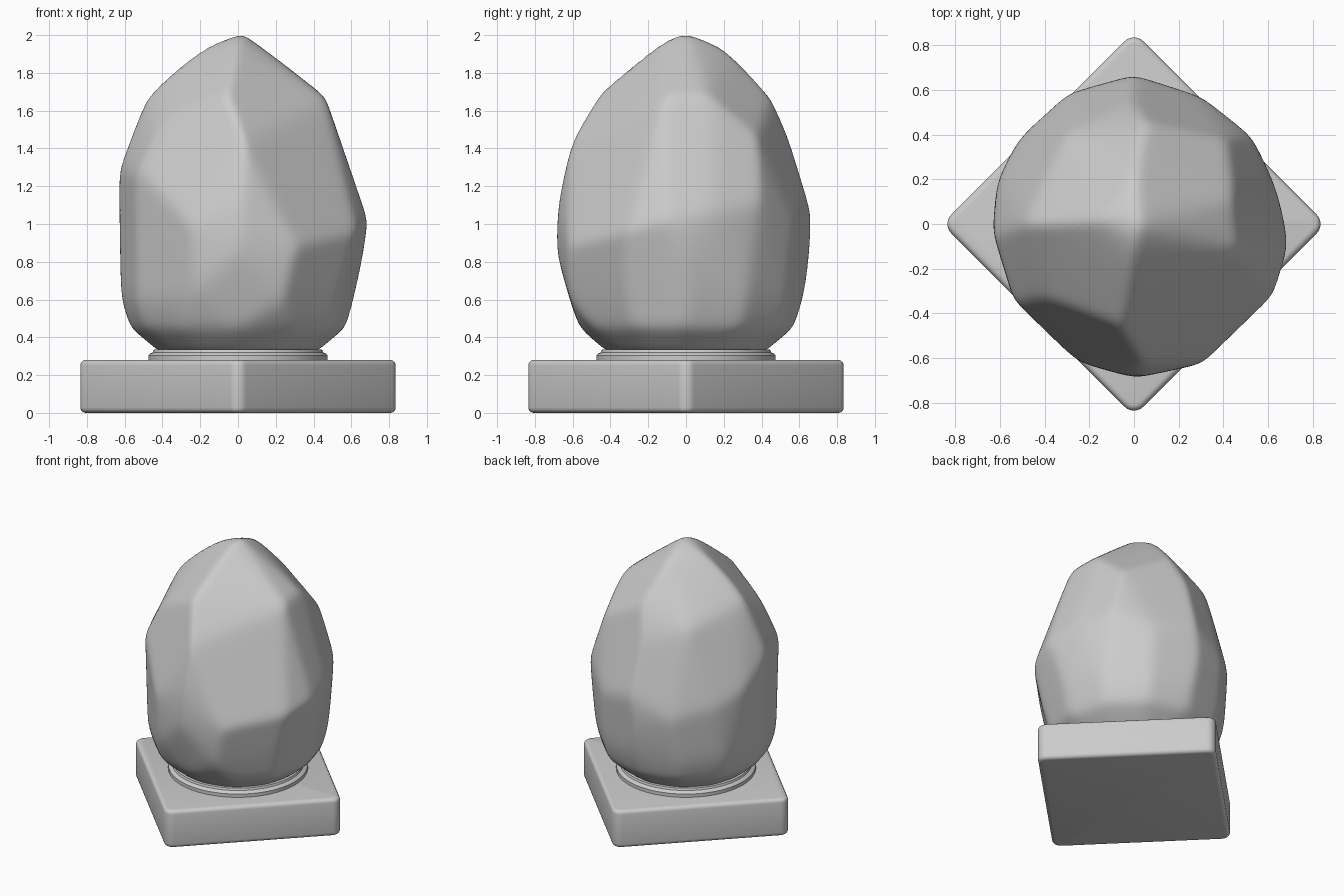
import bpy
import bmesh
from math import pi, cos, sin
from mathutils import Vector

cube = bpy.data.objects.get("Cube")
if cube:
    bpy.data.objects.remove(cube, do_unlink=True)

stone_grey = bpy.data.materials.new("stone_grey")
stone_grey.use_nodes = True
GREY = (0.6, 0.6, 0.6, 1)
stone_grey.diffuse_color = GREY
stone_grey.node_tree.nodes["Principled BSDF"].inputs["Base Color"].default_value = GREY


def finish(bm, name, angle):
    """Turn a bmesh into a smooth shaded object."""
    bmesh.ops.recalc_face_normals(bm, faces=bm.faces[:])
    mesh = bpy.data.meshes.new(name)
    bm.to_mesh(mesh)
    bm.free()
    mesh.materials.append(stone_grey)
    obj = bpy.data.objects.new(name, mesh)
    bpy.context.collection.objects.link(obj)
    bpy.ops.object.select_all(action="DESELECT")
    obj.select_set(True)
    bpy.context.view_layer.objects.active = obj
    bpy.ops.object.shade_smooth_by_angle(angle=angle)
    return obj


# Square plinth standing on its diagonal, corners rounder than the rims
bm = bmesh.new()
bmesh.ops.create_cube(bm, size=1)
bmesh.ops.scale(bm, vec=(1.215, 1.215, 0.28), verts=bm.verts[:])
bmesh.ops.translate(bm, vec=(0, 0, 0.14), verts=bm.verts[:])
upright = [e for e in bm.edges if abs(e.verts[0].co.z - e.verts[1].co.z) > 0.1]
bmesh.ops.bevel(bm, geom=upright, offset=0.06, segments=6, profile=0.5, affect="EDGES")
rims = [e for e in bm.edges if abs(e.verts[0].co.z - e.verts[1].co.z) < 0.01]
bmesh.ops.bevel(bm, geom=rims, offset=0.028, segments=4, profile=0.5, affect="EDGES")
plinth = finish(bm, "plinth", pi / 4)
plinth.rotation_euler.z = pi / 4

# Thin round collar between plinth and stone
bm = bmesh.new()
profile = [(0, 0.27), (0.475, 0.27), (0.475, 0.305), (0.465, 0.315),
           (0.45, 0.32), (0.445, 0.335), (0, 0.335)]
points = [bm.verts.new((r, 0, z)) for r, z in profile]
edges = [bm.edges.new(pair) for pair in zip(points, points[1:])]
bmesh.ops.spin(bm, geom=points + edges, cent=(0, 0, 0), axis=(0, 0, 1),
               angle=2 * pi, steps=64, use_merge=True)
bmesh.ops.remove_doubles(bm, verts=bm.verts[:], dist=0.0005)
finish(bm, "collar", pi / 6)

# Corners of the roughly hewn facets, grouped by the side they face
crown = [(0.03, 0, 2.01), (0, -0.1, 1.98), (-0.15, 0.02, 1.95), (-0.31, 0, 1.84),
         (0, 0.2, 1.93), (0.2, 0.02, 1.88)]
front = [(-0.06, -0.45, 1.7), (-0.4, -0.33, 1.52), (0.04, -0.61, 1.42),
         (0.02, -0.68, 1.1), (-0.25, -0.62, 1), (-0.53, -0.34, 1.28),
         (0.3, -0.63, 0.87), (0, -0.69, 0.85), (-0.22, -0.61, 0.65), (0.24, -0.61, 0.6)]
left = [(0.46, -0.12, 1.67), (0.44, 0.12, 1.68), (0.69, -0.1, 1.02), (0.64, 0.16, 1.06),
        (0.62, -0.32, 0.97), (0.67, 0, 0.85), (0.42, 0.38, 1.45), (0.52, 0.4, 1.1)]
back = [(0.05, 0.44, 1.68), (0, 0.55, 1.45), (0.3, 0.57, 1), (0, 0.66, 1.05),
        (-0.02, 0.66, 0.85), (-0.28, 0.59, 0.95), (-0.3, 0.4, 1.55)]
right = [(-0.49, 0, 1.66), (-0.63, -0.05, 1.28), (-0.61, 0.2, 1.1),
         (-0.63, -0.05, 0.95), (-0.5, 0.4, 1), (-0.54, -0.33, 0.85)]


def foot_ring(radius, z, count=12):
    return [(radius * cos(2 * pi * i / count), radius * sin(2 * pi * i / count), z)
            for i in range(count)]


foot = foot_ring(0.62, 0.6) + foot_ring(0.57, 0.45) + foot_ring(0.42, 0.325)

# Hull of the corners gives the facet planes
hull = bmesh.new()
for co in crown + front + left + back + right + foot:
    hull.verts.new(co)
result = bmesh.ops.convex_hull(hull, input=hull.verts[:])
bmesh.ops.dissolve_limit(hull, angle_limit=0.1, verts=hull.verts[:], edges=hull.edges[:])
centre = Vector((0, 0, 1.05))
planes = []
for face in hull.faces:
    face.normal_update()
    normal = face.normal.copy()
    height = normal.dot(face.calc_center_median() - centre)
    if height < 0:
        normal, height = -normal, -height
    if height > 0.1:
        planes.append(normal / height)
hull.free()

# Rounded stone: a sphere pressed against the planes, edges softened by the power
SHARPNESS = 70
bm = bmesh.new()
bmesh.ops.create_icosphere(bm, subdivisions=6, radius=1)
for vert in bm.verts:
    ray = vert.co.normalized()
    total = sum(max(ray.dot(p), 0) ** SHARPNESS for p in planes)
    vert.co = centre + ray * (1.008 * total ** (-1 / SHARPNESS))
finish(bm, "stone", pi / 3)
